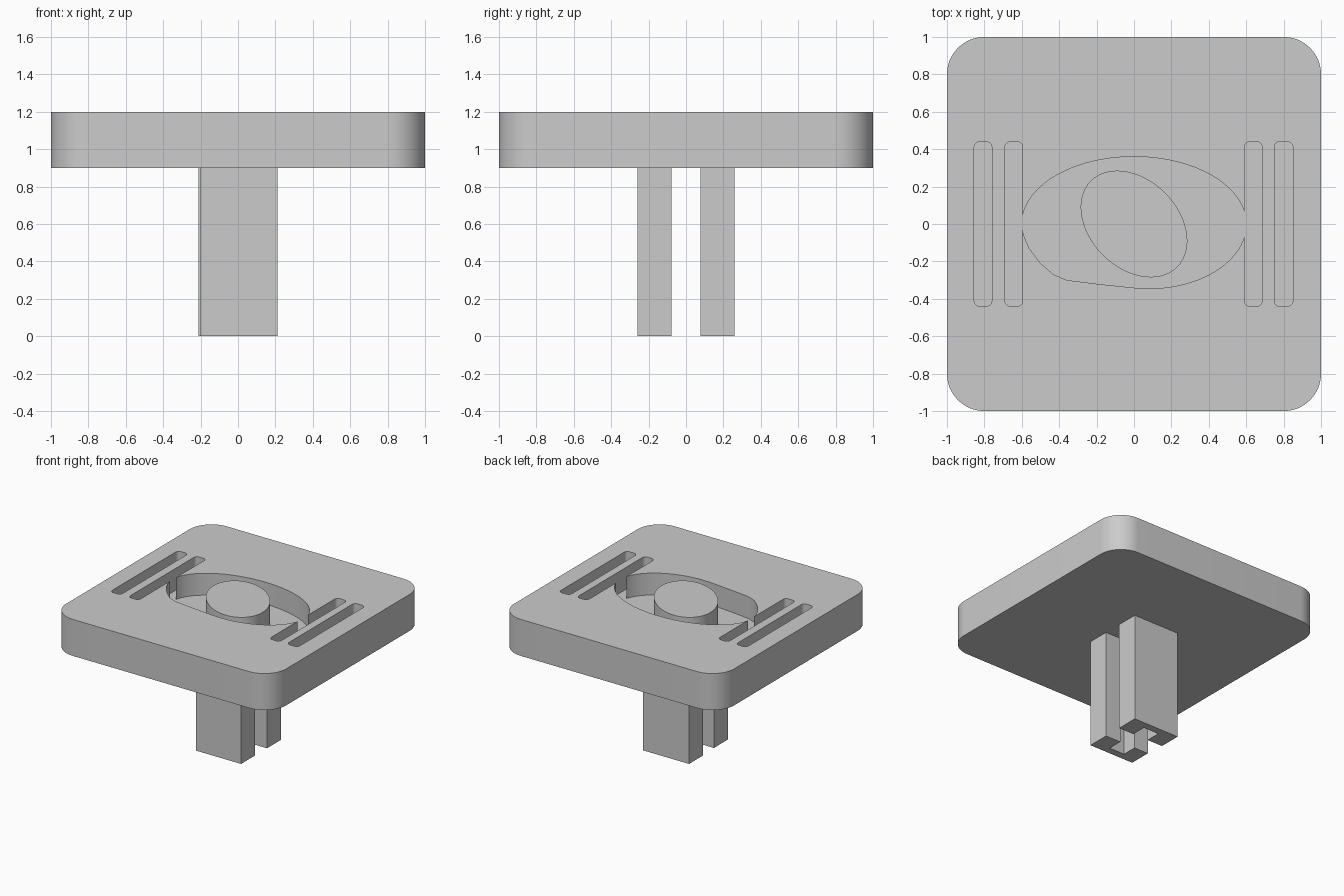
import bpy
import bmesh
from math import cos, sin, pi, radians

cube = bpy.data.objects.get("Cube")
if cube:
    bpy.data.objects.remove(cube, do_unlink=True)

grey = bpy.data.materials.new("plain grey")
grey.use_nodes = True
GREY = (0.6, 0.6, 0.6, 1)
grey.diffuse_color = GREY
grey.node_tree.nodes["Principled BSDF"].inputs["Base Color"].default_value = GREY

BOTTOM, TOP, FLOOR = 0.9, 1.2, 1.02


def prism(name, outline, z0, z1):
    """Extrude a counter-clockwise outline from z0 to z1."""
    bm = bmesh.new()
    face = bm.faces.new([bm.verts.new((x, y, z0)) for x, y in outline])
    side = bmesh.ops.extrude_face_region(bm, geom=[face])["geom"]
    for v in side:
        if isinstance(v, bmesh.types.BMVert):
            v.co.z = z1
    bmesh.ops.recalc_face_normals(bm, faces=bm.faces)
    mesh = bpy.data.meshes.new(name)
    bm.to_mesh(mesh)
    bm.free()
    mesh.materials.append(grey)
    obj = bpy.data.objects.new(name, mesh)
    bpy.context.collection.objects.link(obj)
    return obj


def arc(cx, cy, rx, ry, start, end, n):
    angles = [radians(start + (end - start) * i / n) for i in range(n + 1)]
    return [(cx + rx * cos(a), cy + ry * sin(a)) for a in angles]


def rounded_rect(x0, x1, y0, y1, r, n):
    corners = [(x1 - r, y1 - r), (x0 + r, y1 - r), (x0 + r, y0 + r), (x1 - r, y0 + r)]
    points = []
    for i, (cx, cy) in enumerate(corners):
        points += arc(cx, cy, r, r, 90 * i, 90 * i + 90, n)
    return points


def select_only(obj):
    bpy.ops.object.select_all(action="DESELECT")
    obj.select_set(True)
    bpy.context.view_layer.objects.active = obj


def cut(target, cutter):
    cutter.hide_render = True
    select_only(target)
    mod = target.modifiers.new("cut", "BOOLEAN")
    mod.operation = "DIFFERENCE"
    mod.solver = "EXACT"
    mod.object = cutter
    bpy.ops.object.modifier_apply(modifier=mod.name)
    bpy.data.objects.remove(cutter, do_unlink=True)


# Rounded square plate
plate = prism("plate", rounded_rect(-1, 1, -1, 1, 0.2, 16), BOTTOM, TOP)

# Eye-shaped pocket with a flattened lower left edge
pocket = arc(0, 0, 0.6, 0.36, 0, 180, 48)
pocket += [(-0.59, -0.06), (-0.56, -0.13), (-0.5, -0.21), (-0.43, -0.27), (-0.36, -0.3), (-0.2, -0.32)]
pocket += arc(0.08, 0, 0.52, 0.345, 260, 360, 26)[:-1]
cut(plate, prism("pocket_cutter", pocket, FLOOR, TOP + 0.2))

# Two slots on each side, the inner ones opening into the pocket
for x0, x1 in ((-0.855, -0.76), (-0.69, -0.595), (0.59, 0.685), (0.75, 0.85)):
    cut(plate, prism("slot_cutter", rounded_rect(x0, x1, -0.44, 0.44, 0.03, 5), FLOOR, TOP + 0.2))

# Slanted oval island, flush with the plate top
oval = arc(0, 0, 0.327, 0.236, 0, 360, 64)[:-1]
tilt = -pi / 4
oval = [(x * cos(tilt) - y * sin(tilt), x * sin(tilt) + y * cos(tilt)) for x, y in oval]
island = prism("island", oval, FLOOR - 0.01, TOP)

# Two channel-shaped legs, their notches facing each other
for name, s, left in (("front_leg", -1, -0.2), ("back_leg", 1, -0.21)):
    inner, web, outer = 0.077 * s, 0.2 * s, 0.26 * s
    prism(name, [(left, outer), (left, inner), (-0.07, inner), (-0.07, web),
                 (0.07, web), (0.07, inner), (0.21, inner), (0.21, outer)], 0, BOTTOM + 0.01)

# Smooth the curved walls, keep the rims sharp
for obj in (plate, island):
    select_only(obj)
    bpy.ops.object.shade_smooth_by_angle(angle=radians(30))
